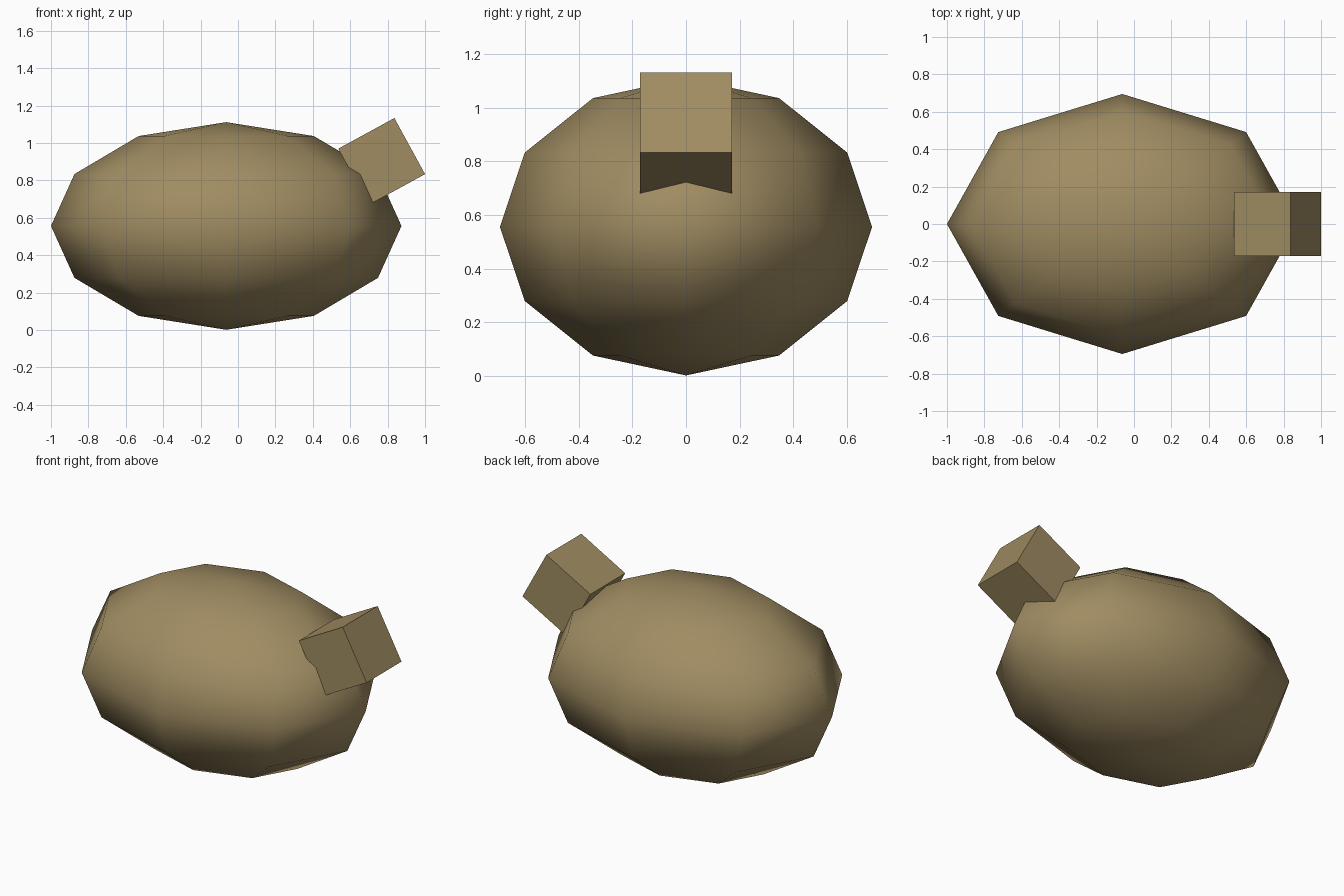
import bpy

# Remove the default object
default = bpy.data.objects.get("Cube")
if default:
    bpy.data.objects.remove(default, do_unlink=True)

# Single colour for the whole model
tan = bpy.data.materials.new("tan_brown")
tan.use_nodes = True
colour = (0.35, 0.263, 0.122, 1.0)
tan.diffuse_color = colour
shader = next(n for n in tan.node_tree.nodes if n.type == 'BSDF_PRINCIPLED')
shader.inputs["Base Color"].default_value = colour


def finish(name):
    """Name the active object and give it the colour."""
    obj = bpy.context.object
    obj.name = name
    obj.data.materials.append(tan)
    return obj


# Body: low-poly ellipsoid with smooth shading
bpy.ops.mesh.primitive_uv_sphere_add(segments=8, ring_count=6, radius=1,
                                     location=(-0.063, 0, 0.556))
body = finish("body")
body.scale = (0.937, 0.695, 0.555)
bpy.ops.object.shade_smooth()

# Head: tilted cube sunk into the upper end of the body
bpy.ops.mesh.primitive_cube_add(size=0.342, location=(0.768, 0, 0.901),
                                rotation=(0, -0.5, 0))
finish("head")
